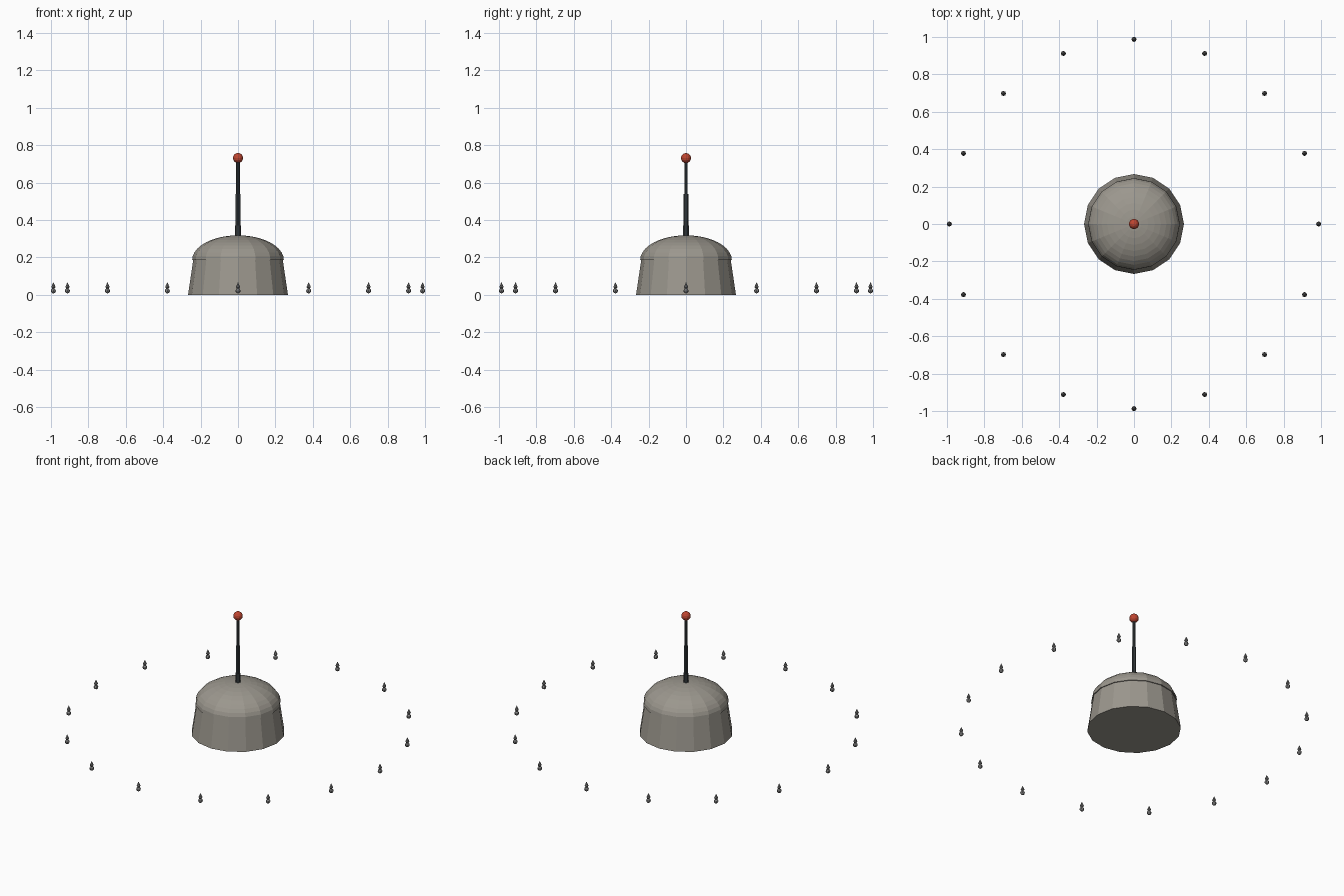
import bpy, bmesh, math
from mathutils import Vector

cube = bpy.data.objects.get("Cube")
if cube:
    bpy.data.objects.remove(cube, do_unlink=True)


def material(name, rgb):
    m = bpy.data.materials.new(name)
    m.use_nodes = True
    m.diffuse_color = (*rgb, 1)
    m.node_tree.nodes["Principled BSDF"].inputs["Base Color"].default_value = (*rgb, 1)
    return m


concrete = material("warm grey concrete", (0.33, 0.31, 0.27))
dark_metal = material("dark metal", (0.05, 0.06, 0.065))
red = material("signal red", (0.52, 0.06, 0.03))
grey_metal = material("mid grey metal", (0.22, 0.22, 0.22))


def lathe(name, profile, sides, mat, at=(0, 0, 0)):
    """Turn a bottom-to-top (radius, height) profile around z; zero radius is a tip."""
    bm = bmesh.new()
    rings = []
    for r, z in profile:
        if r < 1e-5:
            rings.append([bm.verts.new((0, 0, z))] * sides)
        else:
            rings.append([bm.verts.new((r * math.cos(a), r * math.sin(a), z))
                          for a in (math.tau * i / sides for i in range(sides))])
    for low, high in zip(rings, rings[1:]):
        for i in range(sides):
            j = (i + 1) % sides
            bm.faces.new(list(dict.fromkeys((low[i], low[j], high[j], high[i]))))
    # Close open ends
    if profile[0][0] > 0:
        bm.faces.new(rings[0][::-1])
    if profile[-1][0] > 0:
        bm.faces.new(rings[-1])
    mesh = bpy.data.meshes.new(name)
    bm.to_mesh(mesh)
    bm.free()
    mesh.materials.append(mat)
    obj = bpy.data.objects.new(name, mesh)
    obj.location = Vector(at)
    bpy.context.collection.objects.link(obj)
    return obj


def arc(radius, height, z, start, steps):
    """Elliptical profile from a start angle up to the pole."""
    angles = [start + (math.pi / 2 - start) * i / steps for i in range(steps + 1)]
    pts = [(max(0, radius * math.cos(a)), z + height * math.sin(a)) for a in angles]
    pts[-1] = (0, z + height)
    if start < -1.5:
        pts[0] = (0, z - height)
    return pts


# Bunker: tapered wall with a slightly overhanging dome
lathe("bunker_wall", [(0.267, 0), (0.239, 0.188)], 16, concrete)
lathe("bunker_dome", arc(0.245, 0.132, 0.186, 0, 10), 16, concrete)

# Stepped antenna mast and beacon
mast = [("mast_base", 0.0155, 0.30, 0.37), ("mast_middle", 0.0128, 0.37, 0.54),
        ("mast_tip", 0.0095, 0.54, 0.73)]
for name, r, low, high in mast:
    lathe(name, [(r, low), (r, high)], 10, dark_metal)
lathe("beacon", arc(0.027, 0.027, 0.731, -math.pi / 2, 8), 16, red)

# Ring of small perimeter markers: a ball with a cone on top
for i in range(16):
    a = math.tau * i / 16
    spot = (0.9865 * math.cos(a), 0.9865 * math.sin(a), 0)
    lathe(f"marker_ball_{i}", arc(0.0135, 0.0135, 0.021, -math.pi / 2, 6), 8, grey_metal, spot)
    lathe(f"marker_cone_{i}", [(0.005, 0.032), (0.0115, 0.042), (0, 0.068)], 8,
          grey_metal, spot)
